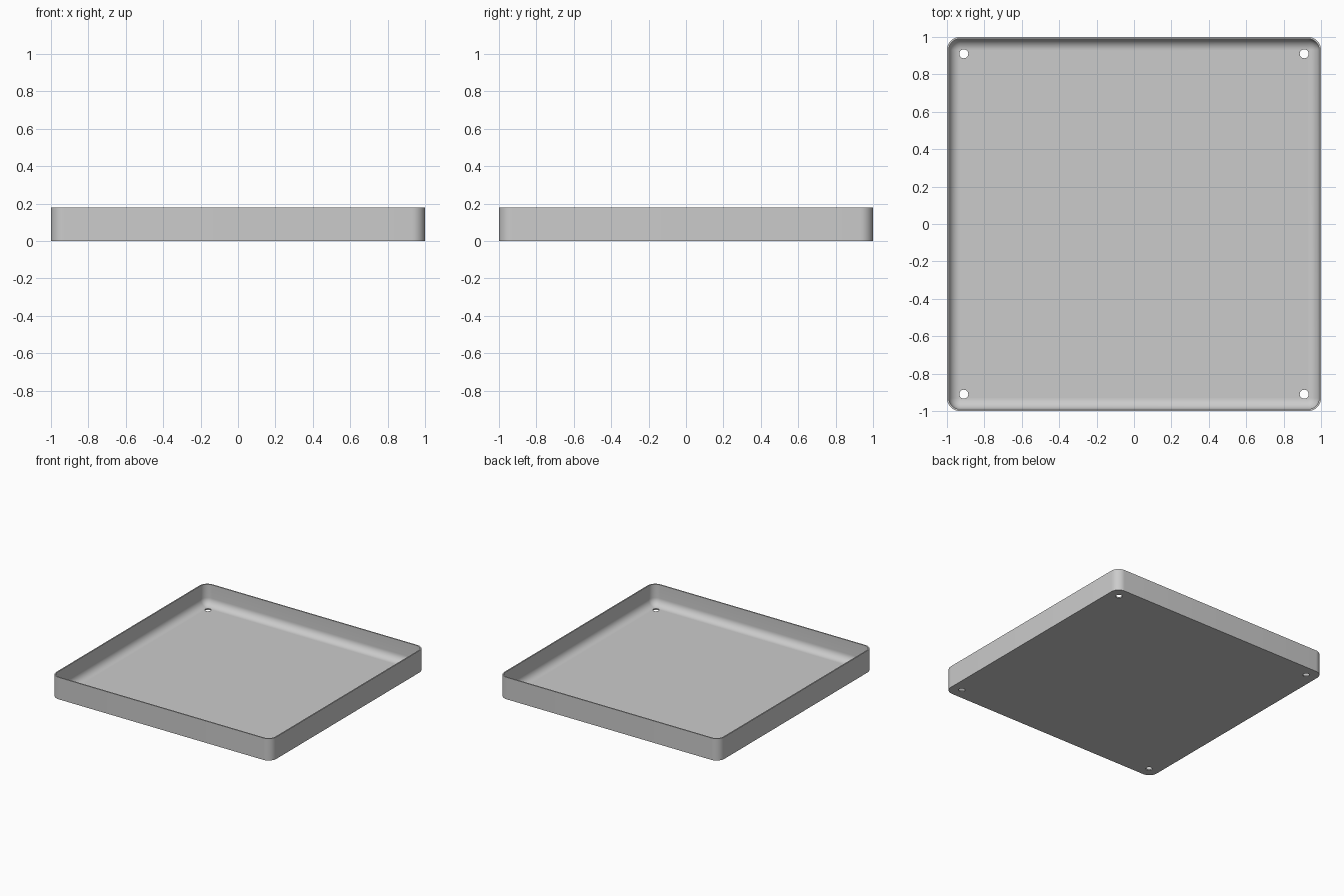
import bpy, bmesh, math

cube = bpy.data.objects.get("Cube")
if cube:
    bpy.data.objects.remove(cube, do_unlink=True)

HEIGHT, WALL, CORNER = 0.18, 0.01, 0.07
FILLET = CORNER - WALL
STEPS = 10

grey = bpy.data.materials.new("light_grey")
grey.use_nodes = True
COLOUR = (0.6, 0.6, 0.6, 1)
grey.diffuse_color = COLOUR
grey.node_tree.nodes["Principled BSDF"].inputs["Base Color"].default_value = COLOUR


def rounded_square(bm, inset, z):
    """Ring of vertices of a rounded square, inset from the outer edge."""
    radius, centre = max(CORNER - inset, 0), 1 - max(CORNER, inset)
    ring = []
    for sx, sy, start in ((1, 1, 0), (-1, 1, 90), (-1, -1, 180), (1, -1, 270)):
        for i in range(STEPS + 1):
            a = math.radians(start + 90 * i / STEPS)
            ring.append(bm.verts.new((sx * centre + radius * math.cos(a),
                                      sy * centre + radius * math.sin(a), z)))
    return ring


# Wall section: outer face, rim, inner face, then the fillet down to the floor
section = [(0, 0), (0, HEIGHT), (WALL, HEIGHT)]
for i in range(STEPS + 1):
    a = math.radians(90 * i / STEPS)
    section.append((CORNER - FILLET * math.cos(a), CORNER - FILLET * math.sin(a)))

# Tray body
bm = bmesh.new()
rings = [rounded_square(bm, *p) for p in section]
for low, high in zip(rings, rings[1:]):
    for i in range(len(low)):
        j = (i + 1) % len(low)
        bm.faces.new((low[i], low[j], high[j], high[i]))
bm.faces.new(rings[0][::-1])
bm.faces.new(rings[-1])
bmesh.ops.remove_doubles(bm, verts=bm.verts, dist=1e-5)
bmesh.ops.recalc_face_normals(bm, faces=bm.faces)
mesh = bpy.data.meshes.new("tray")
bm.to_mesh(mesh)
bm.free()
mesh.materials.append(grey)
tray = bpy.data.objects.new("tray", mesh)
bpy.context.collection.objects.link(tray)

# Corner screw holes
for x in (-0.91, 0.91):
    for y in (-0.91, 0.91):
        bpy.ops.mesh.primitive_cylinder_add(vertices=32, radius=0.024, depth=0.1,
                                            location=(x, y, 0))
        cutter = bpy.context.object
        cutter.name = "hole_cutter"
        cutter.data.materials.append(grey)
        cutter.hide_render = True
        cutter.hide_viewport = True
        cut = tray.modifiers.new("screw_hole", 'BOOLEAN')
        cut.operation, cut.solver, cut.object = 'DIFFERENCE', 'EXACT', cutter

# Apply the holes, then smooth the curved faces
bpy.context.view_layer.update()
evaluated = tray.evaluated_get(bpy.context.evaluated_depsgraph_get())
drilled = bpy.data.meshes.new_from_object(evaluated)
tray.modifiers.clear()
tray.data = drilled
for ob in [o for o in bpy.data.objects if o.name.startswith("hole_cutter")]:
    bpy.data.objects.remove(ob, do_unlink=True)
bpy.ops.object.select_all(action='DESELECT')
tray.select_set(True)
bpy.context.view_layer.objects.active = tray
bpy.ops.object.shade_smooth_by_angle(angle=math.radians(30))
